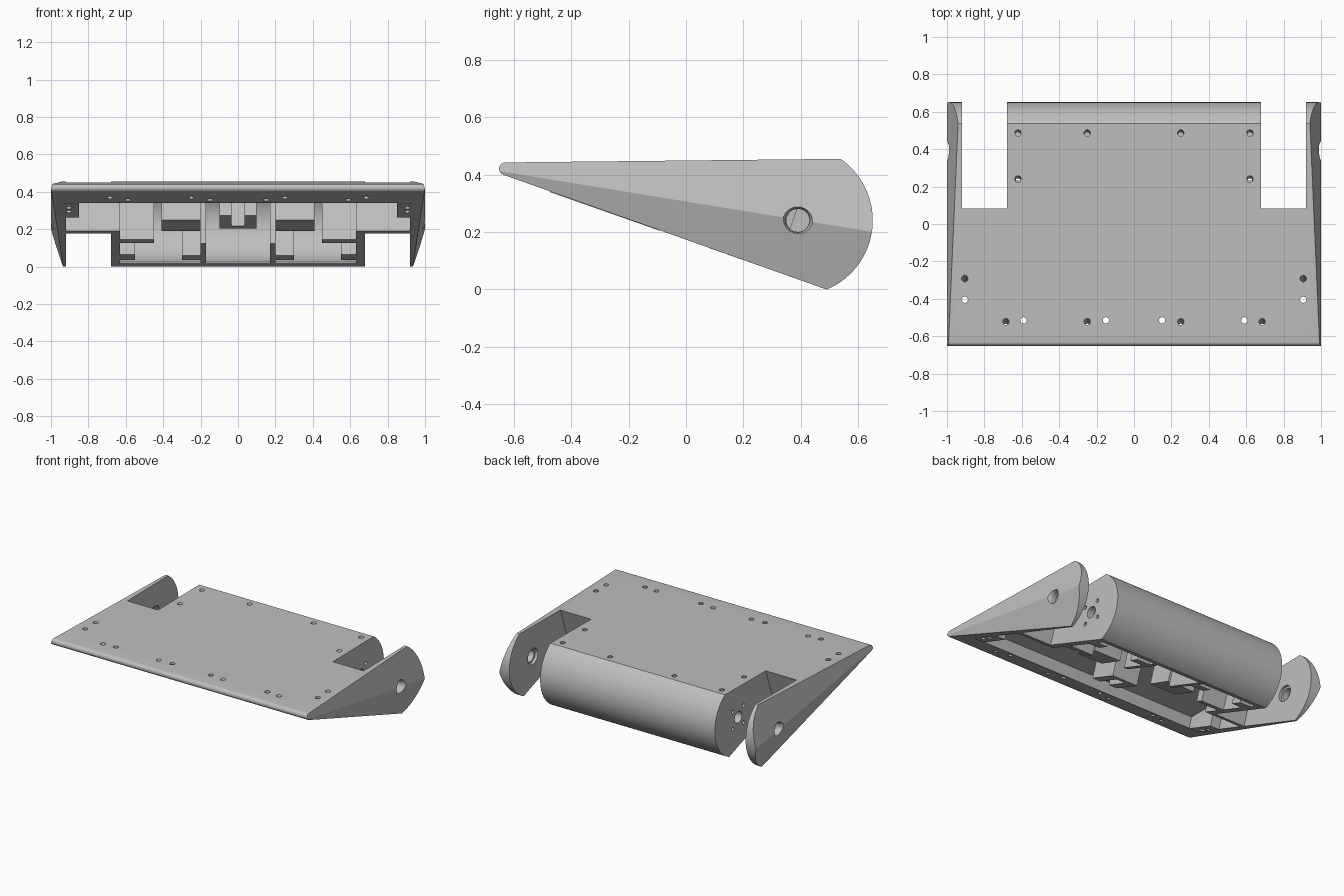
import bpy, bmesh, math
from mathutils import Vector

if "Cube" in bpy.data.objects:
    bpy.data.objects.remove(bpy.data.objects["Cube"])

grey = bpy.data.materials.new("plain_grey")
grey.use_nodes = True
colour = (0.52, 0.52, 0.52, 1)
grey.diffuse_color = colour
grey.node_tree.nodes["Principled BSDF"].inputs["Base Color"].default_value = colour

AXIS_Y, AXIS_Z, RADIUS = 0.39, 0.24, 0.261
NORMAL = Vector((0, 0.331, 0.9436))     # square to the sloping underside
SLOPE = 0.351


def make(name, bm):
    bmesh.ops.recalc_face_normals(bm, faces=bm.faces[:])
    mesh = bpy.data.meshes.new(name)
    bm.to_mesh(mesh)
    bm.free()
    obj = bpy.data.objects.new(name, mesh)
    bpy.context.collection.objects.link(obj)
    mesh.materials.append(grey)
    return obj


def prism_mesh(x0, x1, outline):
    """Extrude a y-z outline along x."""
    bm = bmesh.new()
    face = bm.faces.new([bm.verts.new((x0, y, z)) for y, z in outline])
    new = bmesh.ops.extrude_face_region(bm, geom=[face])["geom"]
    verts = [v for v in new if isinstance(v, bmesh.types.BMVert)]
    bmesh.ops.translate(bm, verts=verts, vec=(x1 - x0, 0, 0))
    return bm


def prism(name, x0, x1, outline):
    return make(name, prism_mesh(min(x0, x1), max(x0, x1), outline))


def arc(cy, cz, r, a0, a1, n):
    angles = [math.radians(a0 + (a1 - a0) * i / n) for i in range(n + 1)]
    return [(cy + r * math.cos(a), cz + r * math.sin(a)) for a in angles]


def slab_outline(y0, y1, top, drop=0.0):
    """Block square to the underside, from underside to height top."""
    def at(y, z):
        base = (0.49 - y) * SLOPE
        v = (z - base) / NORMAL.z if z is not None else -drop
        return (y + v * NORMAL.y, base + v * NORMAL.z)
    return [at(y0, None), at(y0, top), at(y1, top), at(y1, None)]


def slab(name, x0, x1, y0, y1, top, drop=0.0):
    return prism(name, x0, x1, slab_outline(y0, y1, top, drop))


def rod(a, b, r1, r2=None, n=24):
    """Round cutter from a to b."""
    a, b = Vector(a), Vector(b)
    bm = bmesh.new()
    bmesh.ops.create_cone(bm, cap_ends=True, segments=n, radius1=r1,
                          radius2=r2 or r1, depth=(b - a).length)
    turn = (b - a).to_track_quat("Z", "Y").to_matrix().to_4x4()
    bmesh.ops.transform(bm, matrix=turn, verts=bm.verts[:])
    bmesh.ops.translate(bm, verts=bm.verts[:], vec=(a + b) / 2)
    return make("cutter", bm)


def cut(targets, cutters):
    for c in cutters:
        c.hide_render = True
        for t in targets:
            mod = t.modifiers.new("cut", "BOOLEAN")
            mod.operation, mod.solver, mod.object = "DIFFERENCE", "EXACT", c
            bpy.context.view_layer.objects.active = t
            bpy.ops.object.modifier_apply(modifier="cut")
        bpy.data.objects.remove(c)


# Wedge body with rounded nose and round rear
profile = arc(AXIS_Y, AXIS_Z, RADIUS, -67.4, 55.3, 40)
profile += arc(-0.63, 0.42, 0.022, 90, 250, 10)
body_bm = prism_mesh(-1, 1, profile)

# Bevel each side above and below its crease
for s in (1, -1):
    crease = [Vector((s, -0.64, 0.41)), Vector((s, 0.65, 0.2))]
    for edge in ((s * 0.94, 0.54, 0.457), (s * 0.935, 0.49, 0)):
        n = (crease[1] - crease[0]).cross(Vector(edge) - crease[0])
        if n.x * s < 0:
            n.negate()
        bmesh.ops.bisect_plane(body_bm, geom=body_bm.verts[:] + body_bm.edges[:] + body_bm.faces[:],
                               dist=1e-6, plane_co=crease[0], plane_no=n, clear_outer=True)
        rim = [e for e in body_bm.edges if e.is_boundary]
        bmesh.ops.holes_fill(body_bm, edges=rim, sides=0)
body = make("wedge_body", body_bm)

# Wheel notches, underside pocket and hollow drum
cut([body], [slab("notch", s * 0.68, s * 0.92, -0.012, 1.2, 0.7, 0.3) for s in (1, -1)])
cut([body], [slab("pocket", -0.92, 0.92, -0.47, -0.05, 0.41, 0.1)])
hollow = arc(AXIS_Y, AXIS_Z, 0.222, -75, 50, 24)
hollow += [(0.0, 0.41), (-0.15, 0.41), (-0.2, 0.15), (0.0, 0.05), (0.42, -0.06)]
cut([body], [prism("hollow", -0.63, 0.63, hollow)])

# Screw bosses in the front corners
bosses = [slab(side + "_corner_boss", s * 0.85, s * 0.925, -0.475, -0.26, 0.42)
          for s, side in ((1, "left"), (-1, "right"))]

drills = []
for s in (1, -1):
    # Upright through holes
    for x, y in ((0.905, -0.405), (0.59, -0.515), (0.15, -0.515)):
        drills.append(rod((s * x, y, 0.2), (s * x, y, 0.6), 0.017, n=16))
    # Holes square to the underside
    for x, y, depth in ((0.905, -0.29, 0.3), (0.685, -0.52, 0.3), (0.25, -0.52, 0.3),
                        (0.62, 0.485, 0.07), (0.25, 0.485, 0.07), (0.62, 0.24, 0.07)):
        top = Vector((s * x, y, 0.45))
        drills.append(rod(top - NORMAL * depth, top + NORMAL * 0.1, 0.017, n=16))
cut([body] + bosses, drills)

# Axle holes in the cheeks and drum ends
pivots = []
for s in (1, -1):
    def along(x0, x1, r1, r2=None, dy=0, dz=0):
        y, z = AXIS_Y + dy, AXIS_Z + dz
        pivots.append(rod((s * x0, y, z), (s * x1, y, z), r1, r2))
    along(0.87, 1.1, 0.042)
    along(0.975, 1.005, 0.042, 0.054)
    along(0.88, 0.94, 0.056)
    along(0.6, 0.72, 0.04)
    for dy in (-0.06, 0.06):
        for dz in (-0.06, 0.06):
            along(0.6, 0.72, 0.013, dy=dy, dz=dz)
cut([body], pivots)

# Inner supports, mirrored left and right
parts = [body] + bosses
for s, side in ((1, "left"), (-1, "right")):
    parts += [
        slab(side + "_drum_rib", s * 0.17, s * 0.2, 0.14, 0.43, 0.41),
        slab(side + "_cross_wall", s * 0.45, s * 0.635, 0.08, 0.13, 0.42),
        slab(side + "_outer_post", s * 0.55, s * 0.635, 0.31, 0.39, 0.42),
        slab(side + "_inner_post", s * 0.2, s * 0.3, 0.32, 0.39, 0.42),
        slab(side + "_bracket_arm", s * 0.035, s * 0.1, -0.29, -0.09, 0.42),
    ]
    # Recessed motor block hanging from the roof
    parts.append(prism(side + "_motor_block", s * 0.2, s * 0.41,
                       [(-0.02, 0.42), (-0.08, 0.25), (0.1, 0.19), (0.18, 0.42)]))
parts.append(slab("bracket_bridge", -0.036, 0.036, -0.13, -0.09, 0.42))

# Smooth the rounded surfaces, keep edges sharp
for p in parts:
    bpy.ops.object.select_all(action="DESELECT")
    p.select_set(True)
    bpy.context.view_layer.objects.active = p
    bpy.ops.object.shade_smooth_by_angle(angle=math.radians(20))
